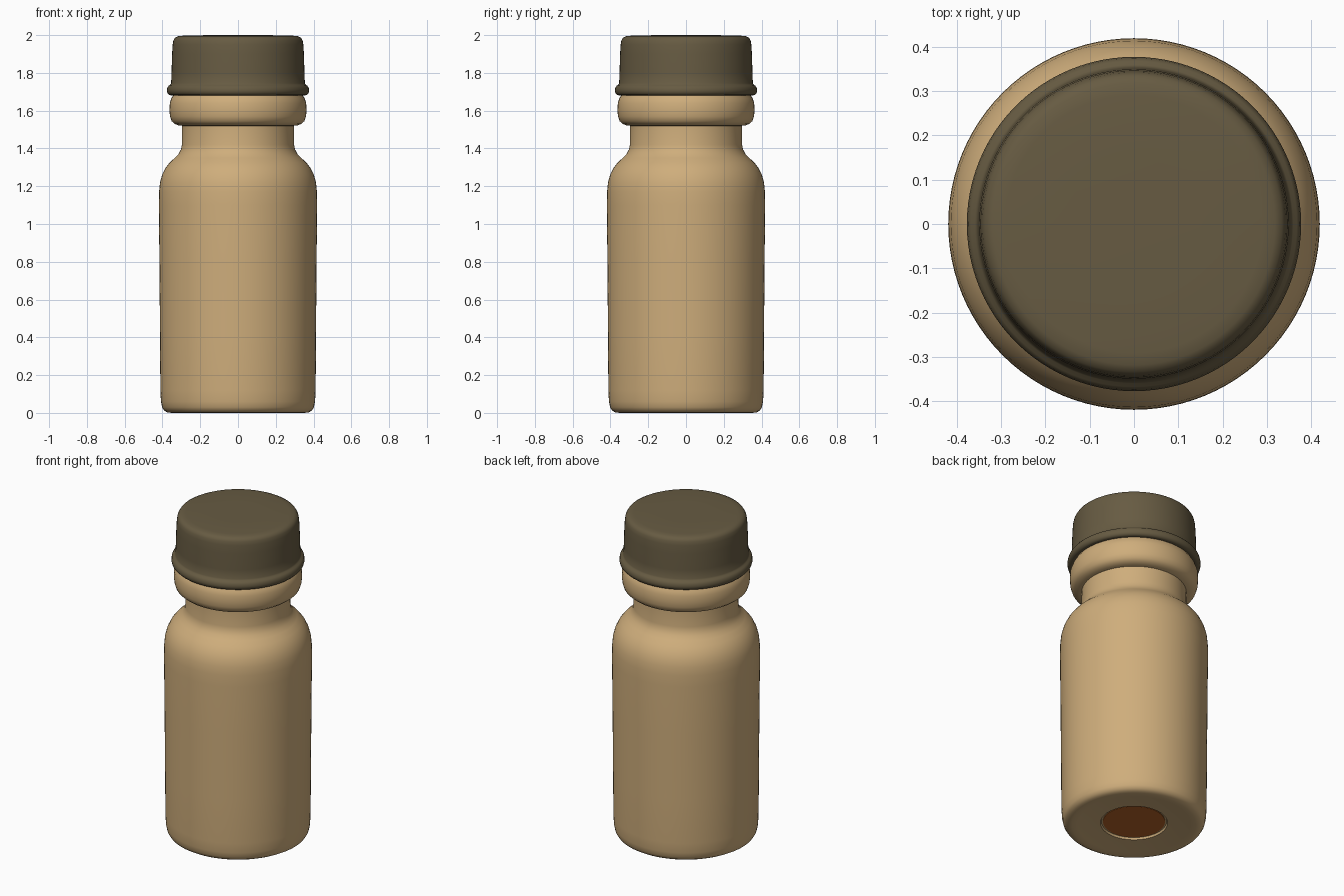
import bpy, bmesh, math

if "Cube" in bpy.data.objects:
    bpy.data.objects.remove(bpy.data.objects["Cube"])

SEGMENTS = 96


def material(name, rgb):
    m = bpy.data.materials.new(name)
    m.diffuse_color = (*rgb, 1.0)
    m.use_nodes = True
    m.node_tree.nodes["Principled BSDF"].inputs["Base Color"].default_value = m.diffuse_color
    return m


def lathe(name, profile, mat, sharp=35):
    """Spin a profile of (radius, z) points about the z axis."""
    bm = bmesh.new()
    rings = []
    for r, z in profile:
        if r == 0:
            rings.append([bm.verts.new((0, 0, z))] * SEGMENTS)
        else:
            rings.append([bm.verts.new((r * math.cos(a), r * math.sin(a), z))
                          for a in (2 * math.pi * i / SEGMENTS for i in range(SEGMENTS))])
    for low, high in zip(rings, rings[1:]):
        for i in range(SEGMENTS):
            j = (i + 1) % SEGMENTS
            bm.faces.new(list(dict.fromkeys((low[i], low[j], high[j], high[i]))))
    bmesh.ops.recalc_face_normals(bm, faces=bm.faces)
    me = bpy.data.meshes.new(name)
    bm.to_mesh(me)
    bm.free()
    me.materials.append(mat)
    ob = bpy.data.objects.new(name, me)
    bpy.context.collection.objects.link(ob)
    bpy.ops.object.select_all(action='DESELECT')
    ob.select_set(True)
    bpy.context.view_layer.objects.active = ob
    bpy.ops.object.shade_smooth_by_angle(angle=math.radians(sharp))
    return ob


tan = material("tan", (0.62, 0.42, 0.20))
olive = material("dark olive", (0.135, 0.105, 0.055))
amber = material("amber brown", (0.46, 0.125, 0.02))

# Bottle: recessed base, body, shoulder, neck and collar
bottle = lathe("bottle", [
    (0, 0.025), (0.185, 0.025), (0.19, 0.013), (0.25, 0.01), (0.32, 0.003),
    (0.35, 0.0), (0.375, 0.003), (0.392, 0.013), (0.402, 0.03), (0.408, 0.06),
    (0.411, 0.12), (0.413, 0.4), (0.416, 0.8), (0.419, 1.1), (0.418, 1.17),
    (0.413, 1.22), (0.402, 1.26), (0.385, 1.295), (0.362, 1.325), (0.335, 1.35),
    (0.315, 1.37), (0.302, 1.395), (0.297, 1.42), (0.296, 1.52),
    (0.315, 1.522), (0.335, 1.53), (0.352, 1.545), (0.36, 1.57), (0.363, 1.6),
    (0.361, 1.64), (0.353, 1.665), (0.343, 1.68), (0.335, 1.7), (0, 1.7)], tan)

# Base colour patch
lathe("base_disc", [(0, 0.021), (0.175, 0.021), (0.175, 0.026), (0, 0.026)], amber)

# Cap with a rolled rim and softly rounded top edge
lathe("cap", [
    (0, 1.685), (0.34, 1.685), (0.355, 1.681), (0.366, 1.684), (0.374, 1.693),
    (0.377, 1.706), (0.374, 1.722), (0.367, 1.732), (0.359, 1.737), (0.354, 1.745),
    (0.352, 1.8), (0.349, 1.9), (0.346, 1.95), (0.342, 1.972), (0.334, 1.986),
    (0.318, 1.994), (0.29, 1.997), (0.15, 2.0), (0, 2.0)], olive)
